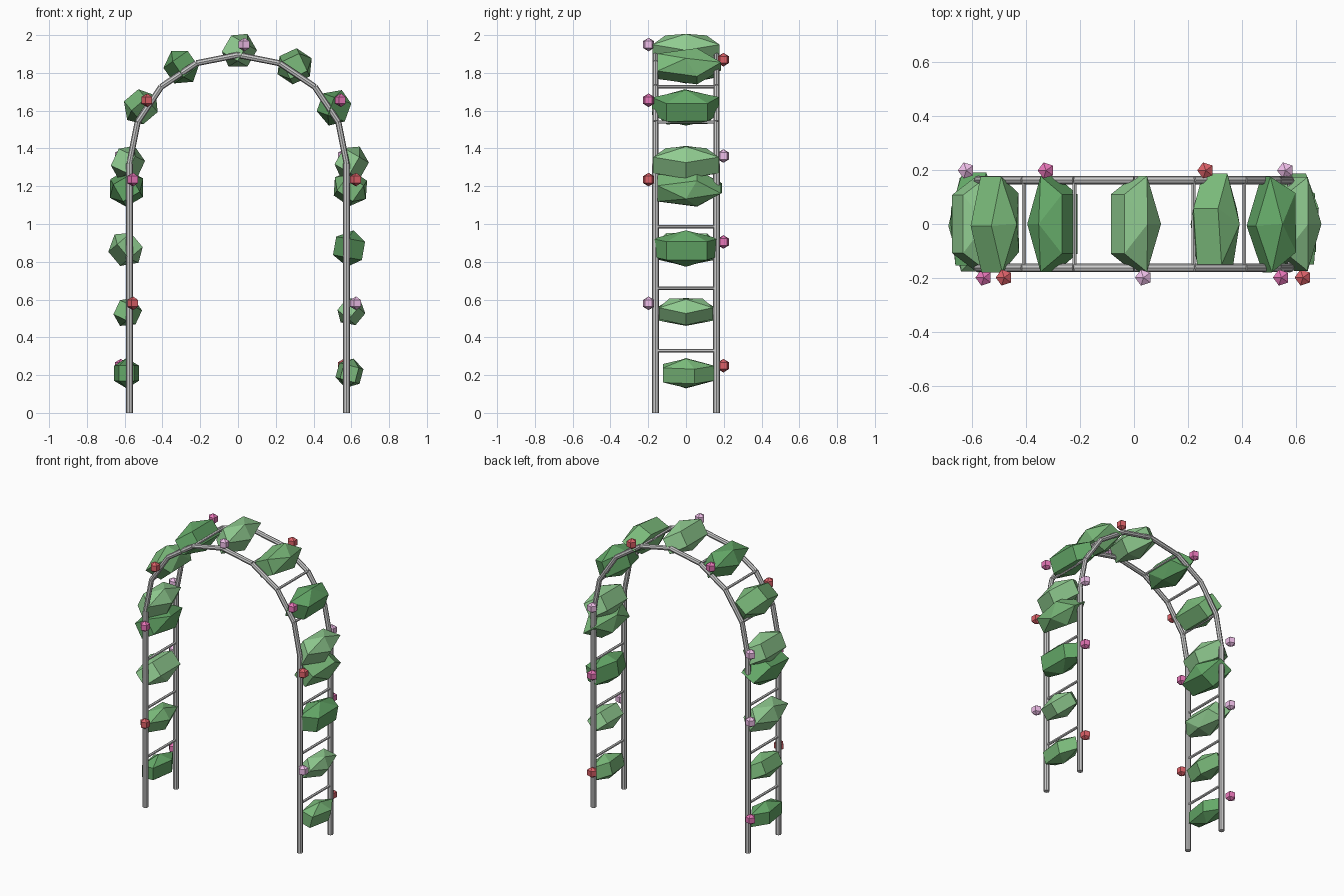
import bpy, bmesh, math
from mathutils import Matrix, Vector

if "Cube" in bpy.data.objects:
    bpy.data.objects.remove(bpy.data.objects["Cube"])

R, SPRING, Y = 0.575, 1.32, 0.162


def material(name, rgb):
    m = bpy.data.materials.new(name)
    m.diffuse_color = (*rgb, 1)
    m.use_nodes = True
    m.node_tree.nodes["Principled BSDF"].inputs["Base Color"].default_value = m.diffuse_color
    return m


def finish(name, bm, mat=None):
    me = bpy.data.meshes.new(name)
    bm.to_mesh(me)
    bm.free()
    ob = bpy.data.objects.new(name, me)
    bpy.context.collection.objects.link(ob)
    if mat:
        me.materials.append(mat)
    return ob


def bar(bm, a, b, r, sides=6):
    a, b = Vector(a), Vector(b)
    d = b - a
    m = Matrix.Translation((a + b) / 2) @ d.to_track_quat('Z', 'Y').to_matrix().to_4x4()
    bmesh.ops.create_cone(bm, cap_ends=True, segments=sides, radius1=r, radius2=r,
                          depth=d.length, matrix=m)


def gem(name, loc, r, mat, stretch=1, tilt=0, spin=0):
    # five-sided, three-ring ball, turned and then stretched along y
    bm = bmesh.new()
    m = (Matrix.Translation(loc) @ Matrix.Diagonal((1, stretch, 1, 1))
         @ Matrix.Rotation(math.radians(tilt), 4, 'Y')
         @ Matrix.Rotation(math.radians(spin), 4, 'Z'))
    bmesh.ops.create_uvsphere(bm, u_segments=5, v_segments=3, radius=r, matrix=m)
    return finish(name, bm, mat)


# Arch line shared by both frames
arch = [(R * math.cos(math.pi * i / 8), SPRING + R * math.sin(math.pi * i / 8))
        for i in range(9)]

# Front and back frames: posts plus segmented arch
for side, y in (("front", -Y), ("back", Y)):
    bm = bmesh.new()
    for x in (-R, R):
        bar(bm, (x, y, 0), (x, y, SPRING), 0.018, 8)
    for (x0, z0), (x1, z1) in zip(arch, arch[1:]):
        bar(bm, (x0, y, z0), (x1, y, z1), 0.016, 8)
    finish(side + "_frame", bm)

# Rungs joining the frames
bm = bmesh.new()
for x, z in arch + [(s * R, h) for s in (-1, 1) for h in (0.33, 0.66, 0.985)]:
    bar(bm, (x, -Y, z), (x, Y, z), 0.009)
finish("rungs", bm)

# Foliage clumps: x, z, radius, tilt, spin, shade
greens = [material("leaf_dark", (0.13, 0.40, 0.14)),
          material("leaf_mid", (0.20, 0.50, 0.20)),
          material("leaf_light", (0.28, 0.60, 0.28))]
clumps = [(-0.59, 0.21, 0.08, 0, 0, 0), (-0.59, 0.535, 0.082, 25, 54, 1),
          (-0.59, 0.87, 0.098, -40, 20, 2), (-0.59, 1.19, 0.102, 60, 0, 0),
          (0.59, 0.21, 0.08, 15, 0, 1), (0.595, 0.54, 0.08, 40, -90, 2),
          (0.595, 0.87, 0.098, 10, 20, 0), (0.595, 1.19, 0.1, -55, 0, 1),
          (0.595, 1.325, 0.098, 30, -90, 2), (0.515, 1.615, 0.1, 20, 20, 0),
          (0.3, 1.835, 0.1, 65, 0, 1), (0, 1.92, 0.1, 30, -90, 2),
          (-0.295, 1.835, 0.1, -35, 90, 0), (-0.51, 1.615, 0.1, 50, 20, 1),
          (-0.59, 1.325, 0.098, 25, -90, 2)]
for x, z, r, tilt, spin, shade in clumps:
    gem("foliage_clump", (x, 0, z), r, greens[shade], 2.15, tilt, spin)

# Blossoms: x, y side, z, colour
red = material("blossom_red", (0.72, 0.12, 0.14))
pink = material("blossom_pink", (0.80, 0.18, 0.48))
pale = material("blossom_pale", (0.87, 0.52, 0.82))
blossoms = [(-0.48, -1, 1.655, red), (0.035, -1, 1.95, pale), (0.545, -1, 1.655, pink),
            (-0.555, -1, 1.235, pink), (0.625, -1, 1.235, red),
            (-0.555, -1, 0.58, red), (0.625, -1, 0.58, pale),
            (-0.62, 1, 1.36, pale), (-0.325, 1, 1.87, pink), (0.265, 1, 1.87, red),
            (0.56, 1, 1.36, pale), (-0.62, 1, 0.905, pale), (0.56, 1, 0.905, pink),
            (-0.62, 1, 0.25, pink), (0.56, 1, 0.25, red)]
for x, side, z, mat in blossoms:
    gem("blossom", (x, side * 0.198, z), 0.036, mat, spin=90)
